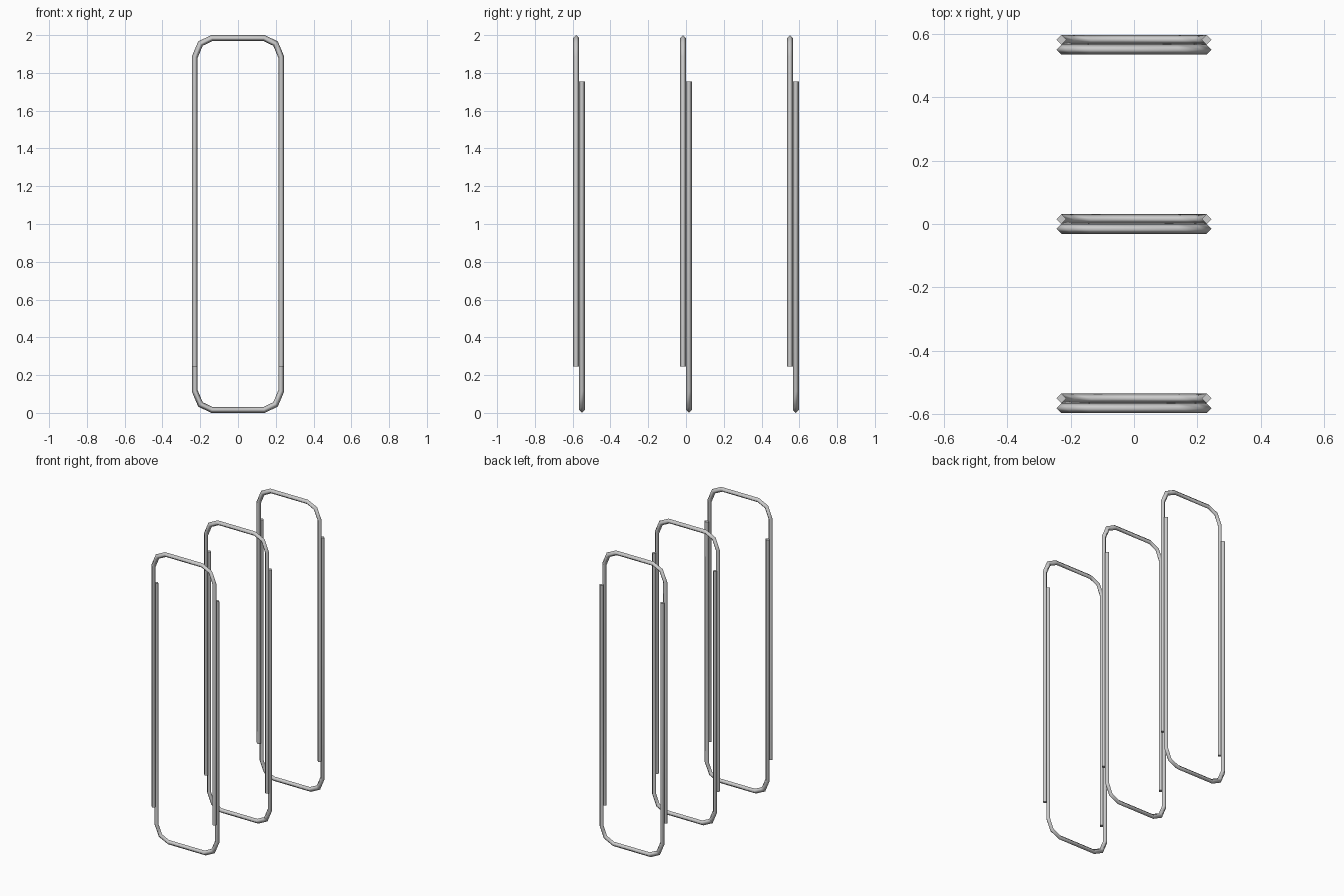
import bpy, bmesh
from mathutils import Vector

if "Cube" in bpy.data.objects:
    bpy.data.objects.remove(bpy.data.objects["Cube"])

R = 0.0155        # bar radius (four-sided section)
SPACING = 0.566   # distance between stirrup pairs
LEG_END = 1.755   # height of the open leg ends

# Half of the U-shaped centre line, from leg end to the bottom bar
half = [(0.229, LEG_END), (0.229, 0.1165), (0.199, 0.045), (0.138, R)]
path = half + [(-x, z) for x, z in reversed(half)]


def u_bar(name, y, inverted):
    """Sweep a diamond section along the U, mitred at each bend."""
    pts = [Vector((x, 0, 2 - z if inverted else z)) for x, z in path]
    bm = bmesh.new()
    rings = []
    for i, p in enumerate(pts):
        a = (p - pts[i - 1]).normalized() if i else (pts[1] - p).normalized()
        b = (pts[i + 1] - p).normalized() if i < len(pts) - 1 else a
        t = (a + b).normalized()
        side = Vector((-t.z, 0, t.x)) * (R / t.dot(a))
        depth = Vector((0, R, 0))
        rings.append([bm.verts.new(p + o) for o in (side, depth, -side, -depth)])
    for r, s in zip(rings, rings[1:]):
        for k in range(4):
            f = bm.faces.new((r[k], r[k - 1], s[k - 1], s[k]))
            f.smooth = True
    # Flat end caps
    bm.faces.new(rings[0])
    bm.faces.new(rings[-1])
    bmesh.ops.recalc_face_normals(bm, faces=bm.faces)
    mesh = bpy.data.meshes.new(name)
    bm.to_mesh(mesh)
    bm.free()
    ob = bpy.data.objects.new(name, mesh)
    ob.location.y = y
    bpy.context.collection.objects.link(ob)


# Three pairs of overlapping U bars
for n in (-1, 0, 1):
    u_bar(f"upper_u_bar_{n + 2}", n * SPACING - R, True)
    u_bar(f"lower_u_bar_{n + 2}", n * SPACING + R, False)
